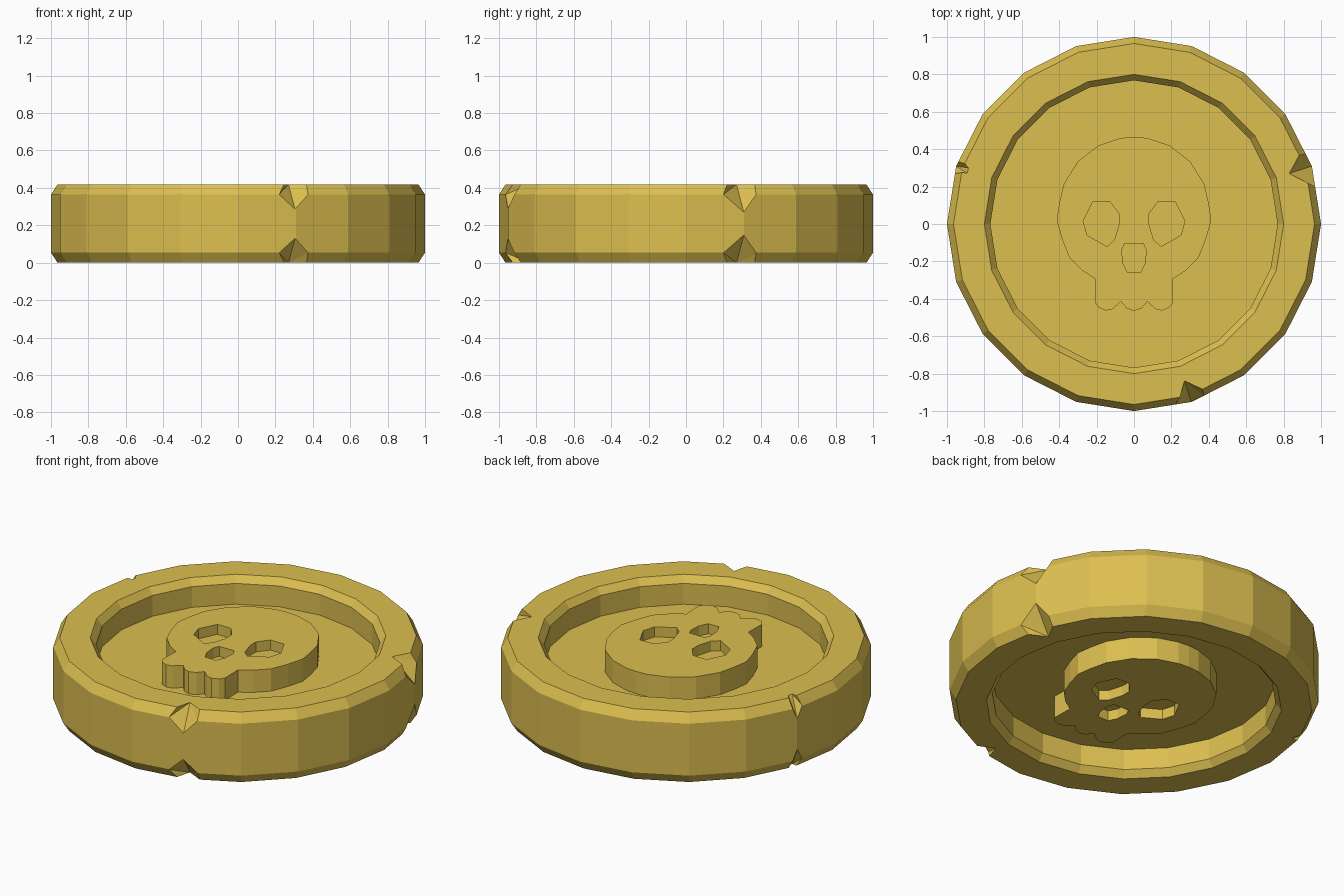
import bpy, bmesh, math
from mathutils import Vector

if "Cube" in bpy.data.objects:
    bpy.data.objects.remove(bpy.data.objects["Cube"])

H = 0.418          # coin thickness
MID = H / 2
SIDES = 20

gold = bpy.data.materials.new("gold")
gold.diffuse_color = (0.72, 0.52, 0.08, 1)
gold.use_nodes = True
gold.node_tree.nodes["Principled BSDF"].inputs["Base Color"].default_value = gold.diffuse_color


def finish(bm, name):
    bmesh.ops.recalc_face_normals(bm, faces=bm.faces)
    me = bpy.data.meshes.new(name)
    bm.to_mesh(me)
    bm.free()
    me.materials.append(gold)
    ob = bpy.data.objects.new(name, me)
    bpy.context.collection.objects.link(ob)
    return ob


def prism(name, pts, z0, z1):
    bm = bmesh.new()
    f = bm.faces.new([bm.verts.new((x, y, z0)) for x, y in pts])
    ext = bmesh.ops.extrude_face_region(bm, geom=[f], use_keep_orig=True)
    vs = [g for g in ext["geom"] if isinstance(g, bmesh.types.BMVert)]
    bmesh.ops.translate(bm, verts=vs, vec=(0, 0, z1 - z0))
    return finish(bm, name)


def cut(target, cutters):
    for c in cutters:
        c.hide_render = True
        m = target.modifiers.new("cut", 'BOOLEAN')
        m.operation = 'DIFFERENCE'
        m.solver = 'EXACT'
        m.object = c
    dg = bpy.context.evaluated_depsgraph_get()
    dg.update()
    me = bpy.data.meshes.new_from_object(target.evaluated_get(dg))
    target.modifiers.clear()
    target.data = me
    for c in cutters:
        bpy.data.objects.remove(c)


def mirror_x(pts):
    return [(-x, y) for x, y in reversed(pts)]


# Coin body: upper half profile (radius, height above middle), mirrored below
FLOOR = 0.045
half = [(1.0, 0.155), (0.965, MID), (0.80, MID), (0.768, MID - 0.04), (0.768, FLOOR)]
profile = [(r, MID - h) for r, h in reversed(half)] + [(r, MID + h) for r, h in half]
bm = bmesh.new()
rings = []
for r, z in profile:
    rings.append([bm.verts.new((r * math.sin(2 * math.pi * i / SIDES),
                                r * math.cos(2 * math.pi * i / SIDES), z))
                  for i in range(SIDES)])
for a, b in zip(rings, rings[1:]):
    for i in range(SIDES):
        j = (i + 1) % SIDES
        bm.faces.new((a[i], a[j], b[j], b[i]))
bm.faces.new(rings[0])
bm.faces.new(rings[-1])
coin = finish(bm, "coin_body")

# Chips in the rim: apex on the side, inner tip and shoulders on the face
E = 0.365
chips = [
    [(.305, -.95, .285), (.27, -.838, H), (.22, -.965, E), (.245, -.93, H),
     (.375, -.918, E), (.37, -.885, H)],
    [(.951, .309, .27), (.83, .27, H), (.925, .39, E), (.895, .39, H),
     (.968, .20, E), (.94, .215, H)],
    [(-.951, .309, .30), (-.885, .30, H), (-.942, .338, E), (-.915, .335, H),
     (-.961, .27, E), (-.892, .272, H)],
]
cutters = []
for pts in chips:
    out = Vector((pts[0][0], pts[0][1], 0)).normalized() * 0.15 + Vector((0, 0, 0.15))
    for flip in (False, True):
        bm = bmesh.new()
        for p in pts:
            for q in (Vector(p), Vector(p) + out):
                if flip:
                    q.z = H - q.z
                bm.verts.new(q)
        res = bmesh.ops.convex_hull(bm, input=bm.verts)
        loose = [v for v in bm.verts if not v.link_faces]
        bmesh.ops.delete(bm, geom=loose, context='VERTS')
        cutters.append(finish(bm, "chip_cutter"))
cut(coin, cutters)

# Skull relief: right half outlines, mirrored
right = [(.07, .46), (.19, .42), (.30, .335), (.375, .215), (.40, .11), (.413, .02),
         (.385, -.08), (.345, -.18), (.275, -.25), (.205, -.295), (.208, -.42),
         (.188, -.447), (.15, -.463), (.115, -.455), (.07, -.415), (.04, -.45)]
skull = [(0, .465)] + right + [(0, -.465)] + mirror_x(right)
eye = [(.22, .12), (.13, .12), (.08, .055), (.08, .0), (.105, -.085),
       (.145, -.12), (.25, -.06), (.272, .015)]
nose_half = [(.05, -.105), (.065, -.14), (.06, -.21), (.035, -.26)]
nose = nose_half + mirror_x(nose_half)

TOP, PIT = 0.178, 0.118   # relief height and socket floor above middle
for s, side in ((1, "top"), (-1, "bottom")):
    relief = prism("skull_relief_" + side, skull, MID + s * (FLOOR - 0.02), MID + s * TOP)
    holes = [prism("socket_cutter", p, MID + s * PIT, MID + s * 0.3)
             for p in (eye, mirror_x(eye), nose)]
    cut(relief, holes)
